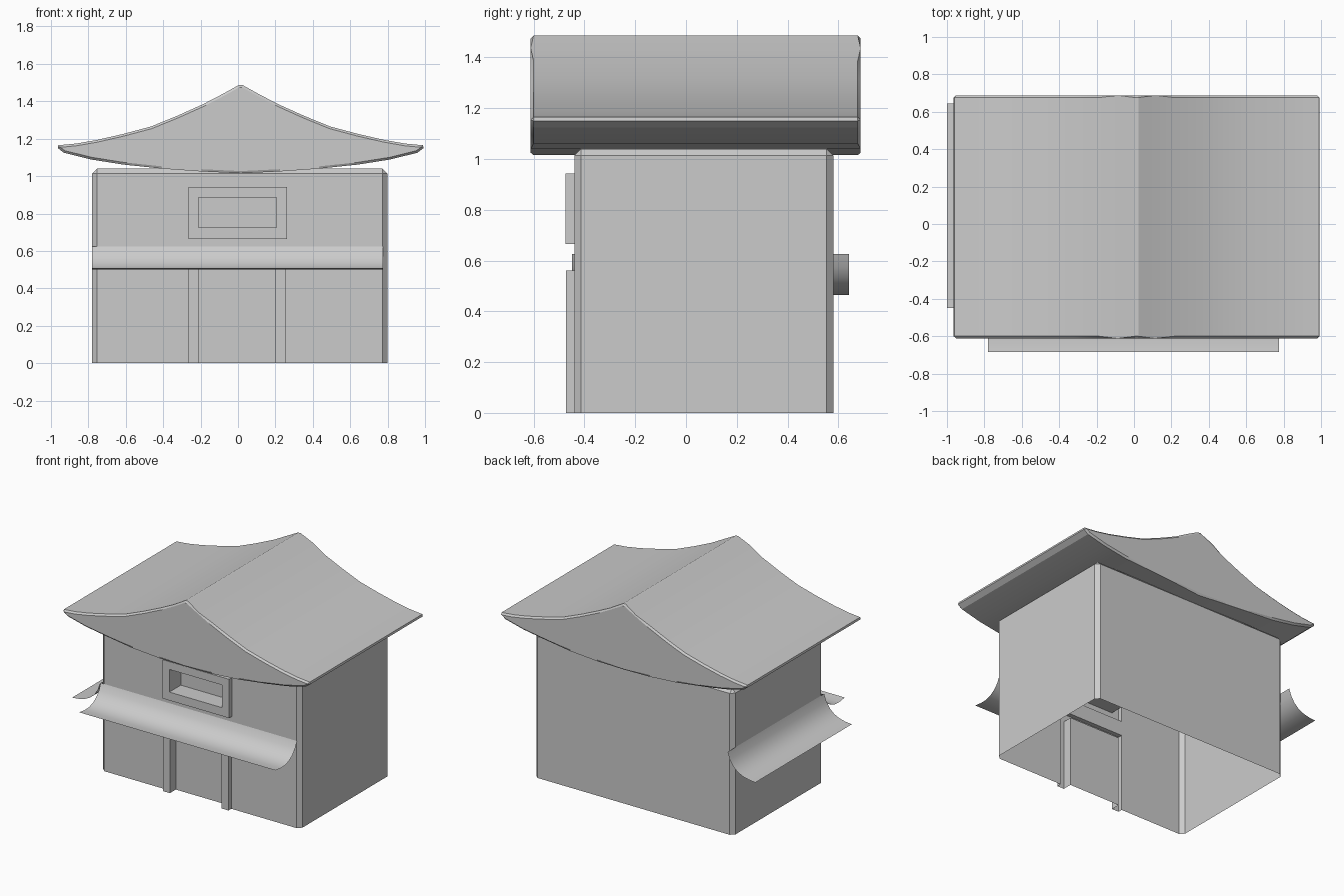
import bpy, bmesh
from math import radians

if "Cube" in bpy.data.objects:
    bpy.data.objects.remove(bpy.data.objects["Cube"])


def new_object(name, bm):
    bmesh.ops.recalc_face_normals(bm, faces=bm.faces)
    me = bpy.data.meshes.new(name)
    bm.to_mesh(me)
    bm.free()
    ob = bpy.data.objects.new(name, me)
    bpy.context.collection.objects.link(ob)
    return ob


def box_bm(x0, x1, y0, y1, z0, z1):
    bm = bmesh.new()
    bmesh.ops.create_cube(bm, size=1)
    for v in bm.verts:
        v.co = ((x0 + x1) / 2 + v.co.x * (x1 - x0),
                (y0 + y1) / 2 + v.co.y * (y1 - y0),
                (z0 + z1) / 2 + v.co.z * (z1 - z0))
    return bm


def smooth(ob, angle=30):
    bpy.ops.object.select_all(action='DESELECT')
    ob.select_set(True)
    bpy.context.view_layer.objects.active = ob
    bpy.ops.object.shade_smooth_by_angle(angle=radians(angle))


# Walls: chamfered block, started below the ground and trimmed later
bm = box_bm(-0.78, 0.80, -0.44, 0.58, -0.1, 1.04)
edges = [e for e in bm.edges if any(v.co.z > 0 for v in e.verts)]
bmesh.ops.bevel(bm, geom=edges, offset=0.027, segments=1, affect='EDGES')
walls = new_object("walls", bm)

# Door and window frames are joined on, then their recesses are cut
steps = [
    ("door_frame", 'UNION', (-0.265, 0.255, -0.472, -0.30, -0.1, 0.56)),
    ("window_frame", 'UNION', (-0.265, 0.262, -0.475, -0.30, 0.665, 0.943)),
    ("door_recess", 'DIFFERENCE', (-0.21, 0.20, -0.60, -0.405, -0.2, 0.505)),
    ("window_recess", 'DIFFERENCE', (-0.212, 0.205, -0.60, -0.345, 0.725, 0.887)),
]
helpers = []
for name, op, dims in steps:
    # solids joined on go no deeper than the door recess needs
    helper = new_object(name, box_bm(*dims))
    helper.hide_render = True
    mod = walls.modifiers.new(name, 'BOOLEAN')
    mod.operation, mod.object, mod.solver = op, helper, 'EXACT'
    helpers.append(helper)
dg = bpy.context.evaluated_depsgraph_get()
bm = bmesh.new()
bm.from_object(walls, dg)
walls.modifiers.clear()
for h in helpers:
    bpy.data.objects.remove(h)

# Trim at the ground, leaving the shell open underneath
bmesh.ops.bisect_plane(bm, geom=bm.verts[:] + bm.edges[:] + bm.faces[:],
                       plane_co=(0, 0, 0), plane_no=(0, 0, 1), clear_inner=True)
bm.to_mesh(walls.data)
bm.free()

# Roof: swept-up profile mirrored about its ridge, with chamfered gable edges
half = [(0.01, 1.487), (0.10, 1.437), (0.20, 1.385), (0.34, 1.322), (0.48, 1.265),
        (0.63, 1.225), (0.77, 1.193), (0.88, 1.174), (0.975, 1.165), (0.978, 1.150),
        (0.945, 1.125), (0.80, 1.089), (0.63, 1.062), (0.42, 1.040), (0.21, 1.025)]
cx = 0.014
profile = ([(cx + d, z) for d, z in half] + [(cx, 1.015)]
           + [(cx - d, z) for d, z in reversed(half)])
bm = bmesh.new()
cap = bm.faces.new([bm.verts.new((x, -0.612, z)) for x, z in profile])
ext = bmesh.ops.extrude_face_region(bm, geom=[cap])["geom"]
for v in ext:
    if isinstance(v, bmesh.types.BMVert):
        v.co.y = 0.688
caps = [f for f in bm.faces if len(f.verts) > 4]
bmesh.ops.bevel(bm, geom=list({e for f in caps for e in f.edges}),
                offset=0.012, segments=1, affect='EDGES')
roof = new_object("roof", bm)
smooth(roof, 20)


# Awnings: thin curved sheets; place() maps (distance out, position along, z)
def awning(name, curve, a, b, place):
    bm = bmesh.new()
    rows = [[bm.verts.new(place(d, s, z)) for s in (a, b)] for d, z in curve]
    for r, q in zip(rows, rows[1:]):
        bm.faces.new((r[0], r[1], q[1], q[0]))
    smooth(new_object(name, bm), 40)


awning("front_awning",
       [(0, 0.625), (0.02, 0.58), (0.05, 0.543), (0.09, 0.516), (0.135, 0.502),
        (0.185, 0.50), (0.245, 0.508)],
       -0.78, 0.775, lambda d, s, z: (s, -0.44 - d, z))
awning("side_awning",
       [(0, 0.625), (0.018, 0.575), (0.045, 0.533), (0.08, 0.502), (0.12, 0.482),
        (0.17, 0.47), (0.22, 0.465)],
       -0.45, 0.643, lambda d, s, z: (-0.78 - d, s, z))
